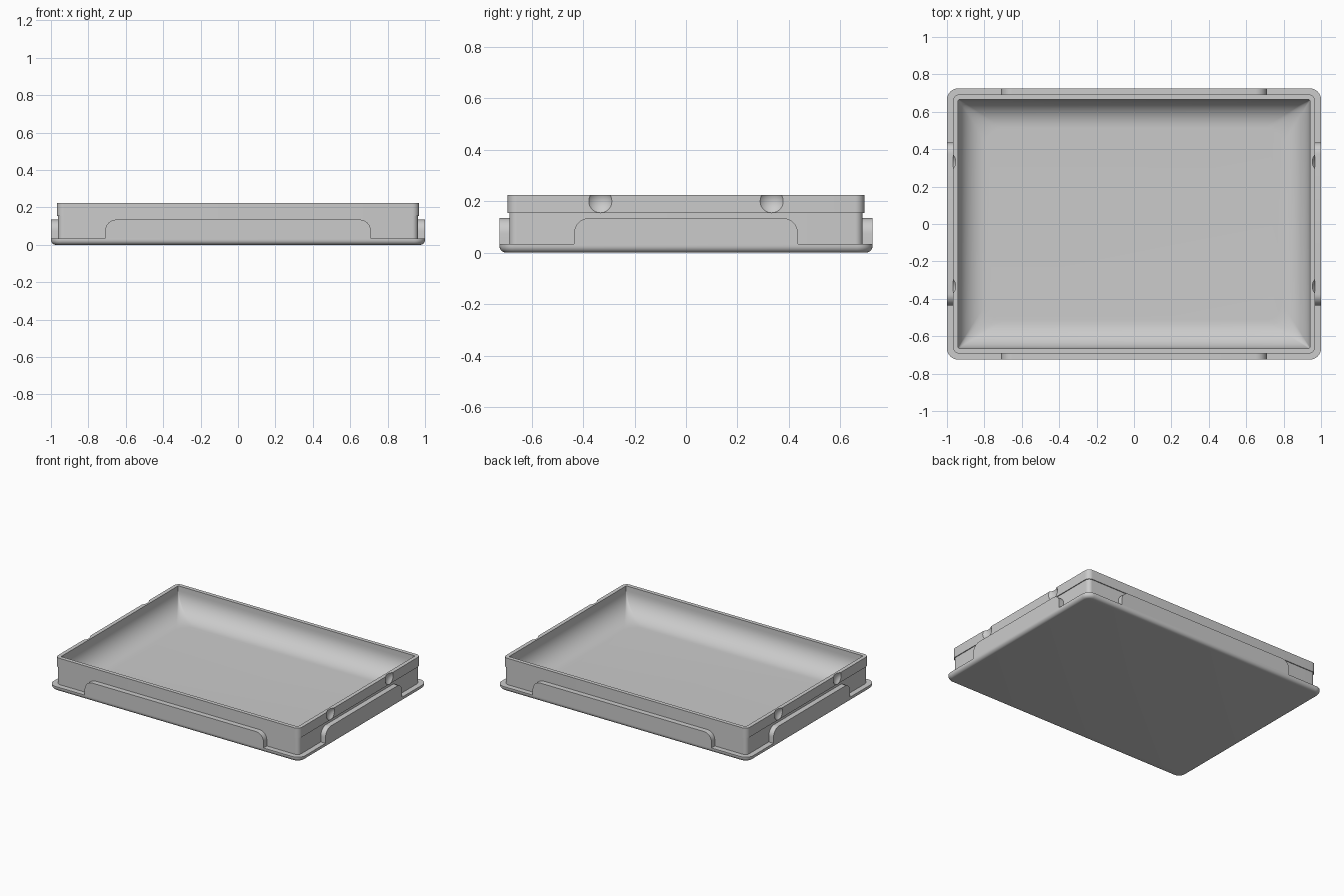
import bpy, bmesh, math
from mathutils import Matrix, Vector

old = bpy.data.objects.get("Cube")
if old:
    bpy.data.objects.remove(old, do_unlink=True)

grey = bpy.data.materials.new("plain grey")
grey.use_nodes = True
grey.diffuse_color = (0.6, 0.6, 0.6, 1)
grey.node_tree.nodes["Principled BSDF"].inputs["Base Color"].default_value = (0.6, 0.6, 0.6, 1)

HX, HY = 1.0, 0.725      # half size of the base flange
TOP = 0.225
FLANGE = 0.033


def finish(name, bm):
    bmesh.ops.recalc_face_normals(bm, faces=bm.faces)
    mesh = bpy.data.meshes.new(name)
    bm.to_mesh(mesh)
    bm.free()
    ob = bpy.data.objects.new(name, mesh)
    bpy.context.collection.objects.link(ob)
    mesh.materials.append(grey)
    return ob


def smooth(ob):
    bpy.ops.object.select_all(action='DESELECT')
    ob.select_set(True)
    bpy.context.view_layer.objects.active = ob
    bpy.ops.object.shade_smooth_by_angle(angle=math.radians(32))


def rounded_loop(bm, inset, r, z, n=8):
    """Rounded rectangle, moved in from the flange edge."""
    verts = []
    for k, (sx, sy) in enumerate([(1, 1), (-1, 1), (-1, -1), (1, -1)]):
        for i in range(n + 1):
            a = math.pi / 2 * (k + i / n)
            verts.append(bm.verts.new((sx * (HX - inset - r) + r * math.cos(a),
                                       sy * (HY - inset - r) + r * math.sin(a), z)))
    return verts


# Tray body: flange, wall, lip, rim and filleted basin in one loft
rings = []
edge = 0.026
for i in range(7):
    a = math.pi / 2 * i / 6
    inset = edge * (1 - math.sin(a))
    rings.append((inset, 0.06 - inset, edge * (1 - math.cos(a))))
rings += [(0, 0.06, FLANGE), (0.038, 0.03, FLANGE), (0.038, 0.03, 0.155),
          (0.032, 0.036, 0.155), (0.032, 0.036, TOP), (0.06, 0.006, TOP)]
fillet, floor = 0.15, 0.04
for i in range(13):
    a = math.pi / 2 * i / 12
    inset = fillet * (1 - math.cos(a))
    rings.append((0.06 + inset, 0.006 + 0.6 * inset, floor + fillet * (1 - math.sin(a))))

bm = bmesh.new()
loops = [rounded_loop(bm, *ring) for ring in rings]
for lo, hi in zip(loops, loops[1:]):
    for i in range(len(lo)):
        j = (i + 1) % len(lo)
        bm.faces.new((lo[i], lo[j], hi[j], hi[i]))
bm.faces.new(loops[0])
bm.faces.new(loops[-1])
body = finish("tray_body", bm)

# Round dimples near the top of both short sides
bm = bmesh.new()
for sx in (-1, 1):
    for sy in (-1, 1):
        bmesh.ops.create_uvsphere(bm, u_segments=32, v_segments=20, radius=0.061,
                                  matrix=Matrix.Translation((sx * 1.009, sy * 0.333, 0.2)))
cutter = finish("dimple_cutter", bm)
cut = body.modifiers.new("dimples", 'BOOLEAN')
cut.operation = 'DIFFERENCE'
cut.solver = 'EXACT'
cut.object = cutter
bpy.context.view_layer.objects.active = body
bpy.ops.object.modifier_apply(modifier=cut.name)
bpy.data.objects.remove(cutter, do_unlink=True)
smooth(body)


# Raised tabs with rounded upper corners, flush with the flange edge
def tab(name, half, out, turn, r=0.06, height=0.135, depth=0.045):
    outline = [(half, FLANGE)]
    for k, sx in enumerate((1, -1)):
        for i in range(9):
            a = math.pi / 2 * (k + i / 8)
            outline.append((sx * (half - r) + r * math.cos(a), height - r + r * math.sin(a)))
    outline.append((-half, FLANGE))
    bm = bmesh.new()
    face = bm.faces.new([bm.verts.new((x, -out, z)) for x, z in outline])
    new = bmesh.ops.extrude_face_region(bm, geom=[face])["geom"]
    bmesh.ops.translate(bm, vec=Vector((0, depth, 0)),
                        verts=[v for v in new if isinstance(v, bmesh.types.BMVert)])
    bmesh.ops.rotate(bm, matrix=Matrix.Rotation(turn, 3, 'Z'), verts=bm.verts)
    smooth(finish(name, bm))


tab("front_tab", 0.71, HY, 0)
tab("back_tab", 0.71, HY, math.pi)
tab("left_tab", 0.435, HX, math.pi / 2)
tab("right_tab", 0.435, HX, -math.pi / 2)
